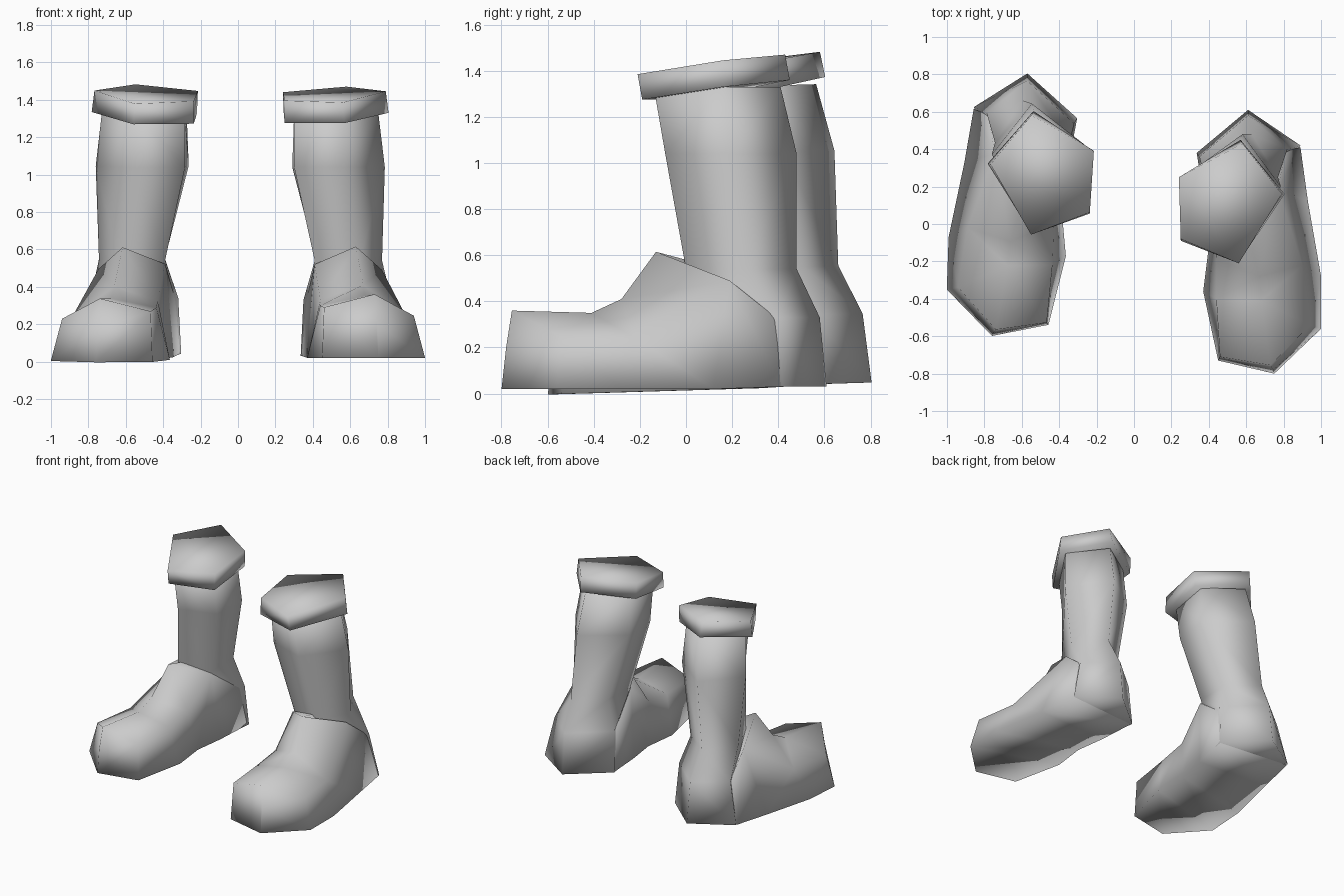
import bpy
import bmesh
from mathutils import Matrix, Vector

default_cube = bpy.data.objects.get("Cube")
if default_cube:
    bpy.data.objects.remove(default_cube, do_unlink=True)

grey = bpy.data.materials.new("light_grey")
grey.use_nodes = True
grey.diffuse_color = (0.6, 0.6, 0.6, 1)
grey.node_tree.nodes["Principled BSDF"].inputs["Base Color"].default_value = grey.diffuse_color


def loft(name, sections, placement):
    """Skin a row of equal-sized cross-sections and cap both ends."""
    bm = bmesh.new()
    rings = [[bm.verts.new(placement @ Vector(point)) for point in section]
             for section in sections]
    for ring, following in zip(rings, rings[1:]):
        count = len(ring)
        for i in range(count):
            j = (i + 1) % count
            bm.faces.new((ring[i], ring[j], following[j], following[i]))
    bm.faces.new(rings[0])
    bm.faces.new(rings[-1])
    bmesh.ops.recalc_face_normals(bm, faces=bm.faces)
    for face in bm.faces:
        face.smooth = True
    mesh = bpy.data.meshes.new(name)
    bm.to_mesh(mesh)
    bm.free()
    mesh.materials.append(grey)
    part = bpy.data.objects.new(name, mesh)
    bpy.context.scene.collection.objects.link(part)
    return part


def level(z, outline):
    """Lift a flat outline to one height."""
    return [(x, y, z) for x, y in outline]


# Foot sections, toe to heel: inner sole, inner side, top, outer side, outer sole
toe_tip = [(.45, -.73, .02), (.46, -.71, .29), (.73, -.755, .36), (.745, -.78, .2), (.75, -.8, .02)]
toe_box = [(.37, -.36, .02), (.44, -.4, .3), (.68, -.41, .35), (.94, -.54, .245), (1, -.56, .02)]
instep = [(.4, -.12, .02), (.44, -.18, .33), (.67, -.28, .41), (.9, -.22, .24), (1, -.28, .02)]
collar = [(.37, .1, .02), (.41, .07, .52), (.63, -.13, .615), (.77, .19, .49), (.93, .12, .02)]
heel = [(.34, .37, .03), (.36, .35, .3), (.6, .3, .5), (.81, .39, .33), (.89, .41, .03)]

# Shaft rings, heel to top: back, inner back, inner front, front, outer
shaft = [
    level(.03, [(.61, .61), (.335, .38), (.38, .1), (.65, 0), (.89, .42)]),
    level(.33, [(.61, .58), (.35, .36), (.45, .1), (.65, .02), (.82, .4)]),
    level(.54, [(.63, .48), (.42, .33), (.41, .08), (.65, 0), (.77, .25)]),
    level(1.04, [(.58, .48), (.29, .27), (.3, 0), (.57, -.09), (.785, .2)]),
    level(1.33, [(.56, .41), (.3, .24), (.3, -.04), (.56, -.14), (.75, .16)]),
]

# Cuff rings in the same corner order
cuff_bottom = [(.57, .45, 1.36), (.245, .25, 1.32), (.25, -.09, 1.275), (.57, -.19, 1.275), (.805, .16, 1.33)]
cuff_top = [(.58, .43, 1.47), (.24, .25, 1.44), (.25, -.08, 1.395), (.56, -.21, 1.385), (.79, .16, 1.445)]

# The right boot mirrors the left, set further back and slightly turned
mirror = Matrix.Scale(-1, 4, (1, 0, 0))
shift = Matrix.Translation((-.018, .175, 0))
turn = Matrix.Rotation(.035, 4, "Z") @ Matrix.Rotation(.03, 4, "X")
placements = {"left": Matrix.Identity(4), "right": mirror @ shift @ turn}

for side, placement in placements.items():
    loft(side + "_foot", [toe_tip, toe_box, instep, collar, heel], placement)
    loft(side + "_shaft", shaft, placement)
    loft(side + "_cuff", [cuff_bottom, cuff_top], placement)
